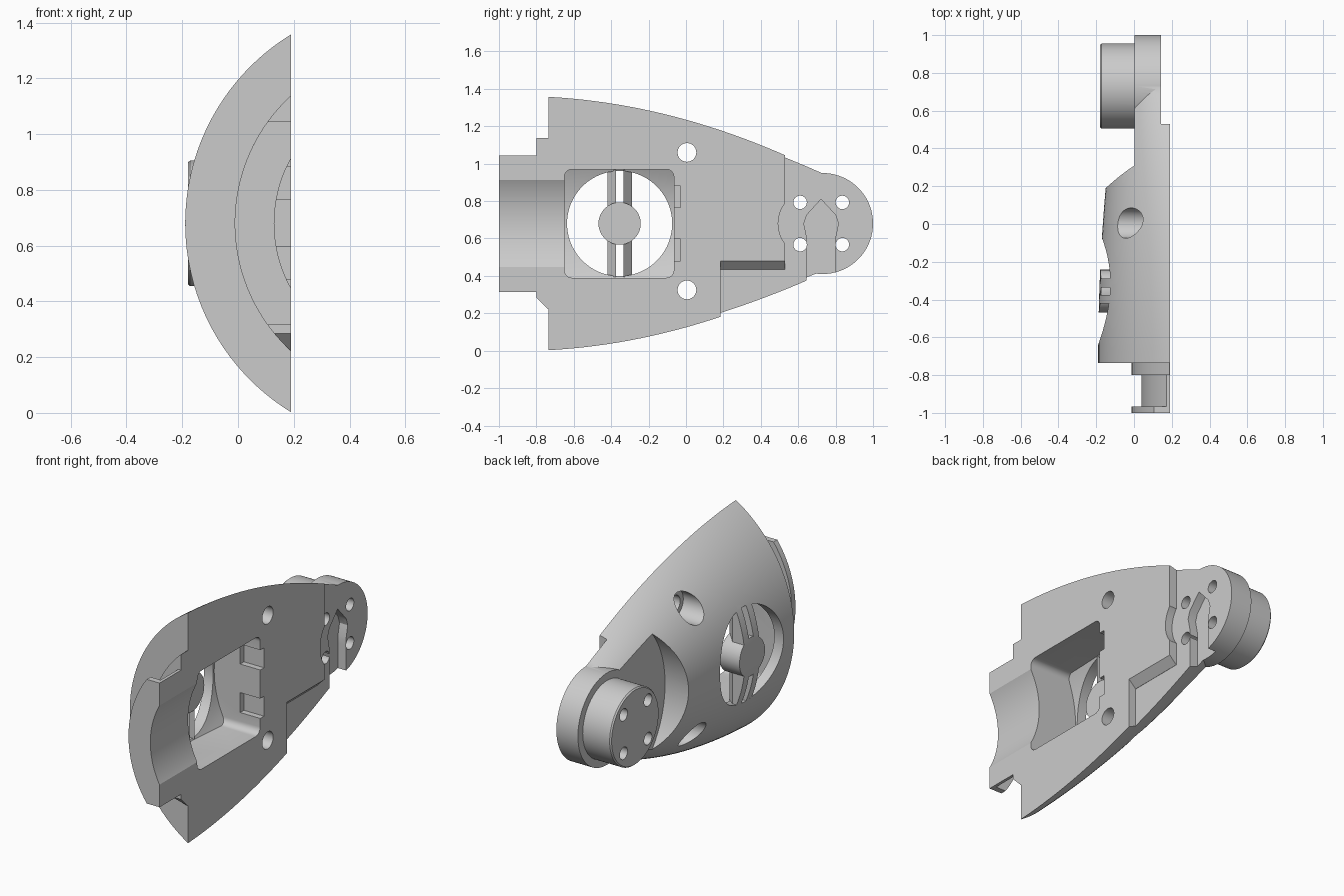
import bpy, bmesh
from math import sin, cos, pi, sqrt, radians

cube = bpy.data.objects.get("Cube")
if cube:
    bpy.data.objects.remove(cube, do_unlink=True)

MID = 0.68      # height of the symmetry line
FLAT = 0.19     # x of the flat mating face
AXIS = 0.61     # x of the collar axis

grey = bpy.data.materials.new("plain_grey")
grey.use_nodes = True
grey.diffuse_color = (0.6, 0.6, 0.6, 1)
grey.node_tree.nodes["Principled BSDF"].inputs["Base Color"].default_value = (0.6, 0.6, 0.6, 1)


def finish(name, bm):
    bmesh.ops.recalc_face_normals(bm, faces=bm.faces)
    mesh = bpy.data.meshes.new(name)
    bm.to_mesh(mesh)
    bm.free()
    mesh.materials.append(grey)
    obj = bpy.data.objects.new(name, mesh)
    bpy.context.collection.objects.link(obj)
    return obj


def loft(name, rings):
    bm = bmesh.new()
    rows = [[bm.verts.new(p) for p in ring] for ring in rings]
    n = len(rows[0])
    for a, b in zip(rows, rows[1:]):
        for i in range(n):
            j = (i + 1) % n
            bm.faces.new((a[i], a[j], b[j], b[i]))
    bm.faces.new(rows[0])
    bm.faces.new(rows[-1])
    return finish(name, bm)


def prism(name, axis, pts, lo, hi):
    place = {"x": lambda p, t: (t, p[0], p[1]),
             "y": lambda p, t: (p[0], t, p[1]),
             "z": lambda p, t: (p[0], p[1], t)}[axis]
    return loft(name, [[place(p, t) for p in pts] for t in (lo, hi)])


def circle(y, z, r, n=64):
    return [(y + r * cos(2 * pi * i / n), z + r * sin(2 * pi * i / n)) for i in range(n)]


def rect(a, b, c, d):
    return [(a, c), (b, c), (b, d), (a, d)]


def rounded_rect(a, b, c, d, r):
    pts = []
    for k, (y, z) in enumerate(rect(a + r, b - r, c + r, d - r)):
        for i in range(7):
            t = pi + k * pi / 2 + i * pi / 12
            pts.append((y + r * cos(t), z + r * sin(t)))
    return pts


def combine(obj, tool, operation="DIFFERENCE"):
    mod = obj.modifiers.new("combine", "BOOLEAN")
    mod.operation = operation
    mod.solver = "EXACT"
    mod.object = tool
    graph = bpy.context.evaluated_depsgraph_get()
    mesh = bpy.data.meshes.new_from_object(obj.evaluated_get(graph))
    obj.modifiers.clear()
    obj.data = mesh
    bpy.data.objects.remove(tool, do_unlink=True)


def shell(name, inset=0.0, base=FLAT):
    """Tapering body with a circular-arc back."""
    rings = []
    for k in range(25):
        y = -0.735 + 1.485 * k / 24
        half = 0.555 - 0.278 * y - 0.152 * y * y - inset
        rise = 0.355 - 0.07 * y - 0.05 * y * y - inset
        r = (half * half + rise * rise) / (2 * rise)
        cx = FLAT - rise + r
        ring = []
        for i in range(49):
            z = -half * cos(pi * i / 48)
            ring.append((cx - sqrt(max(r * r - z * z, 0)), y, MID + z))
        if base > FLAT:
            ring += [(base, y, MID + half), (base, y, MID - half)]
        rings.append(ring)
    return loft(name, rings)


def arc_block(name, r, half, lo, hi):
    """Slice of the collar: arc outside, flat at the mating face."""
    pts = []
    for i in range(33):
        z = half * (i / 16 - 1)
        pts.append((min(AXIS - sqrt(r * r - z * z), FLAT - 0.001), MID + z))
    pts += [(FLAT, MID + half), (FLAT, MID - half)]
    return prism(name, "y", pts, lo, hi)


body = shell("shell_body")

# Round clearance around the boss, leaving a thin end plate
combine(body, prism("clearance", "x", circle(0.73, MID, 0.54, 128), -1, 0.003))
combine(body, prism("end_plate", "x", circle(0.73, MID, 0.27, 96), 0.003, 0.145), "UNION")

# Stepped collar with ring groove
combine(body, arc_block("shoulder", 0.622, 0.456, -0.8, -0.7), "UNION")
combine(body, prism("shoulder_corner", "x",
                    [(-0.84, 0.325), (-0.735, 0.22), (-0.735, 0.1), (-0.9, 0.1)], -0.5, 0.5))
combine(body, arc_block("neck", 0.57, 0.365, -0.98, -0.75), "UNION")
combine(body, arc_block("flange", 0.622, 0.365, -1, -0.965), "UNION")
combine(body, prism("bore", "y", circle(AXIS, MID, 0.48, 128), -1.1, -0.6))

# Rounded pocket following the shell, and the round window
pocket = prism("pocket", "x", rounded_rect(-0.65, -0.065, 0.39, 0.97, 0.04), -0.5, 0.4)
combine(pocket, shell("pocket_limit", 0.06, 0.5), "INTERSECT")
combine(body, pocket)
combine(body, prism("window", "x", circle(-0.355, MID, 0.281, 96), -0.5, 0.3))
for z in (0.48, 0.765):
    combine(body, prism("notch", "x", rect(-0.1, -0.03, z, z + 0.117), 0.06, 0.3))

# Lowered step on the mating face with a sloped edge and round relief
combine(body, prism("step", "x", [(0.185, -0.1), (1.1, -0.1), (1.1, 1.3), (0.53, 1.3),
                                  (0.53, 0.435), (0.185, 0.435)], 0.143, 0.4))
combine(body, prism("step_slope", "y", [(0.143, 0.434), (0.21, 0.434), (0.21, 0.5)], 0.185, 0.535))
combine(body, prism("step_relief", "x", circle(0.673, MID, 0.18), 0.143, 0.4))

# Boss with a fine chamfer
boss = loft("boss", [[(x, y, z) for y, z in circle(0.73, MID, r, 96)]
                     for x, r in ((0.05, 0.225), (-0.172, 0.225), (-0.18, 0.218))])
combine(body, boss, "UNION")

# Pointed key slot
combine(body, prism("key_slot", "x", [(0.645, 0.2), (0.645, 0.61), (0.63, 0.68), (0.645, 0.725),
                                      (0.722, 0.81), (0.8, 0.725), (0.815, 0.68), (0.8, 0.61),
                                      (0.8, 0.2)], 0.09, 0.3))

# Fastener holes
for sy in (-1, 1):
    for sz in (-1, 1):
        combine(body, prism("boss_hole", "x",
                            circle(0.723 + 0.113 * sy, MID + 0.113 * sz, 0.036, 32), -0.5, 0.5))
for z in (0.325, 1.06):
    combine(body, prism("screw_hole", "x", circle(0.005, z, 0.05, 40), -0.5, 0.5))
    combine(body, prism("counterbore", "x", circle(0.005, z, 0.08, 48), -0.5, 0.07))

# Split spokes and hub filling the window
spider = prism("window_spokes", "x", circle(-0.355, MID, 0.113), -0.5, -0.05)
for side in (-1, 1):
    ys = [-0.355 + side * d for d in (0.02, 0.066)]
    bar = prism("bar", "z", [(-0.5, ys[0]), (-0.5, ys[1]), (-0.1, ys[1]), (-0.05, ys[0])],
                MID - 0.285, MID + 0.285)
    combine(spider, bar, "UNION")
combine(spider, shell("spoke_limit"), "INTERSECT")

for obj in (body, spider):
    bpy.ops.object.select_all(action="DESELECT")
    obj.select_set(True)
    bpy.context.view_layer.objects.active = obj
    bpy.ops.object.shade_smooth_by_angle(angle=radians(28))
